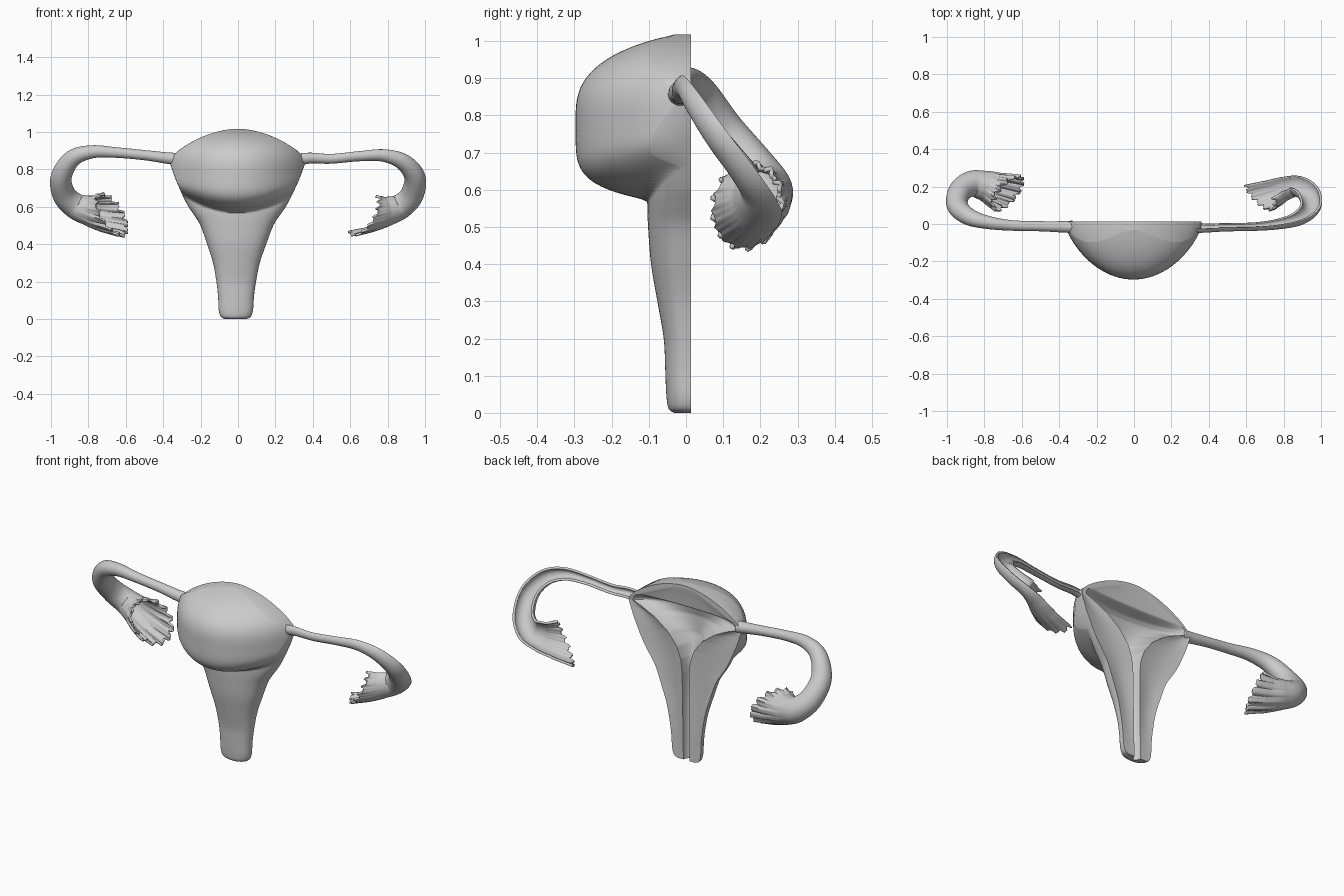
import bpy, bmesh
from math import sin, cos, pi
from mathutils import Vector

if "Cube" in bpy.data.objects:
    bpy.data.objects.remove(bpy.data.objects["Cube"])


def spline(pts, sub):
    """Catmull-Rom through tuples of any length."""
    out, n = [], len(pts)
    for i in range(n - 1):
        p0, p1, p2, p3 = pts[max(i - 1, 0)], pts[i], pts[i + 1], pts[min(i + 2, n - 1)]
        for k in range(sub):
            t = k / sub
            out.append(tuple(b + .5 * t * (c - a + t * (2*a - 5*b + 4*c - d + t * (3*(b - c) + d - a)))
                             for a, b, c, d in zip(p0, p1, p2, p3)))
    return out + [tuple(pts[-1])]


def lerp(x, table):
    for (x0, y0), (x1, y1) in zip(table, table[1:]):
        if x <= x1:
            return y0 + (y1 - y0) * max(0, (x - x0) / (x1 - x0))
    return table[-1][1]


def loft(name, rings, closed=True, caps=False, thickness=0):
    """Skin a list of equal-length rings."""
    bm = bmesh.new()
    rows = [[bm.verts.new(p) for p in r] for r in rings]
    n = len(rows[0])
    for a, b in zip(rows, rows[1:]):
        for j in range(n if closed else n - 1):
            k = (j + 1) % n
            bm.faces.new((a[j], a[k], b[k], b[j]))
    if caps:
        bm.faces.new(rows[0][::-1])
        bm.faces.new(rows[-1])
    bmesh.ops.recalc_face_normals(bm, faces=bm.faces)
    me = bpy.data.meshes.new(name)
    bm.to_mesh(me)
    bm.free()
    ob = bpy.data.objects.new(name, me)
    bpy.context.collection.objects.link(ob)
    if thickness:
        mod = ob.modifiers.new("wall", 'SOLIDIFY')
        mod.thickness, mod.offset = thickness, 0
    bpy.ops.object.select_all(action='DESELECT')
    ob.select_set(True)
    bpy.context.view_layer.objects.active = ob
    bpy.ops.object.shade_smooth_by_angle(angle=.85)
    return ob


# Halved body: height, half width, depth of the thin underlying wall
BACK = .013
PROFILE = [(0, .055, .045), (.012, .08, .06), (.05, .092, .066), (.12, .096, .069), (.2, .106, .073),
           (.3, .125, .09), (.4, .158, .107), (.5, .195, .115), (.56, .233, .117), (.60, .26, .115),
           (.65, .287, .11), (.7, .31, .1), (.75, .332, .09), (.8, .35, .075), (.84, .362, .06),
           (.865, .355, .055), (.885, .335, .05), (.91, .305, .045), (.95, .24, .04), (.98, .175, .035),
           (1.0, .115, .03), (1.012, .06, .03), (1.017, .015, .03)]
CAVITY_WIDTH = [(0, .02), (.5, .022), (.58, .03), (.65, .055), (.72, .11), (.78, .19), (.82, .27),
                (.845, .335), (.87, .335), (.9, .28), (1.02, .01)]
CAVITY_DEPTH = [(0, .03), (.3, .04), (.55, .06), (.7, .11), (.8, .115), (.855, .1), (.872, .08),
                (.89, .015), (.95, .008), (1.0, 0)]


def front_depth(x, z, wall):
    """Blend the thin wall with the rounded bulge, whose lower edge curves up at the sides."""
    q = (.785 - z) / (.225 - .9 * x * x) if z < .785 else (z - .785) / .237
    r = (x / .37) ** 2 + q ** (5 if z < .785 else 2.9)
    bulge = .31 * max(0, 1 - r) ** .72
    k = .045
    return max(wall, bulge) + max(k - abs(wall - bulge), 0) ** 2 / (4 * k)


rings = []
for z, w, d in spline(PROFILE, 6):
    cx = -.012 * (1 - min(z, .9))
    ring = []
    for i in range(41):                       # outer front
        t = pi * i / 40
        x = w * cos(t)
        f = 0 if i in (0, 40) else front_depth(x, z, d * sin(t) ** .65)
        ring.append((cx + x, BACK - f, z))
    c = min(lerp(z, CAVITY_WIDTH), .93 * w)   # cut back face with the cavity
    deep = lerp(z, CAVITY_DEPTH)
    dent = lerp(z, [(0, 0), (.15, .003), (.4, .01), (.8, .012), (.87, 0)])
    side = [(-w + (w - c) * i / 8, dent * sin(pi * i / 8)) for i in range(1, 9)]
    mid = [(c * (i / 12 - 1), deep * (1 - (i / 12 - 1) ** 2) ** .7) for i in range(1, 24)]
    for x, dep in side + mid + [(-x, e) for x, e in side[::-1]]:
        ring.append((cx + x, BACK - dep, z))
    rings.append(ring)
loft("uterus_half_body", rings, caps=True)

# Tubes: x, y, z, radius, amount of fringe
PATH = [(-.33, -.015, .855, .027, 0), (-.39, -.015, .862, .024, 0), (-.5, -.012, .876, .021, 0),
        (-.65, -.008, .89, .022, 0), (-.78, .008, .894, .029, 0), (-.885, .04, .858, .04, 0),
        (-.945, .10, .76, .05, 0), (-.93, .175, .665, .056, 0), (-.87, .215, .605, .063, 0),
        (-.80, .205, .58, .075, .15), (-.74, .185, .567, .09, .6), (-.69, .17, .56, .102, 1)]
NORMAL = Vector((0, .85, .53))


def tube_rings(path, sign, a0, a1, count, folds, ruffle):
    pts = spline(path, 8)
    out = []
    for i, (x, y, z, r, fringe) in enumerate(pts):
        fringe = max(fringe, 0)
        p = Vector((x, y, z))
        t = (Vector(pts[min(i + 1, len(pts) - 1)][:3]) - Vector(pts[max(i - 1, 0)][:3])).normalized()
        s = t.cross(NORMAL).normalized()
        n = s.cross(t)
        ring = []
        for j in range(count):
            a = a0 + (a1 - a0) * j / count
            wave = sin(folds * a) + .4 * sin((2 * folds + 3) * a + 1)
            rad = r * (1 + ruffle * fringe * wave)
            # mouth rim slants: short at the top, long fingers at the bottom
            reach = fringe ** 1.5 * (.015 - .075 * cos(a) + .01 * sin(folds * a + .6)
                                     + .006 * sin((2 * folds + 1) * a))
            v = p + (s * cos(a) + n * sin(a)) * rad + t * reach
            ring.append((sign * v.x, v.y, v.z))
        out.append(ring)
    return out


loft("whole_tube", tube_rings(PATH, 1, 0, 2 * pi, 120, 13, .075), thickness=.012)

# Opposite tube sits a little lower, is cut lengthwise and open to the back
LOW = [(x, y, z - (.018 if 1 < i < 6 else 0), r, f) for i, (x, y, z, r, f) in enumerate(PATH)]
loft("halved_tube", tube_rings(LOW, -1, pi * .97, 2.05 * pi, 64, 15, .02), closed=False, thickness=.013)
